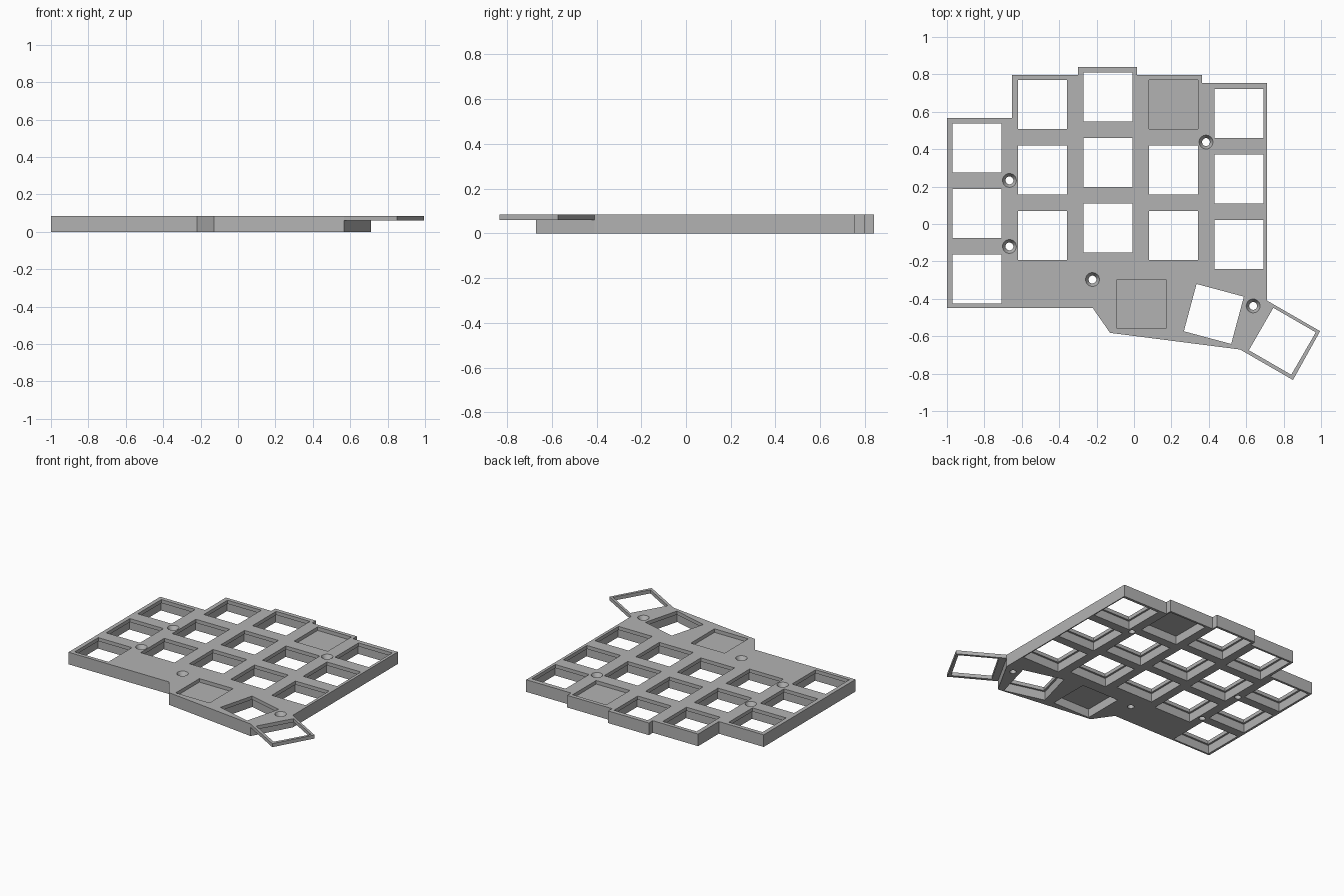
import bpy, bmesh
from math import radians
from mathutils import Matrix, Vector

if "Cube" in bpy.data.objects:
    bpy.data.objects.remove(bpy.data.objects["Cube"], do_unlink=True)

TOP, SHELF = 0.085, 0.06      # plate top, underside of the thin switch shelf
OPENING, LEDGE = 0.262, 0.013

# Plate outline, starting at the outer back corner
OUTLINE = [(-1, .567), (-.652, .567), (-.652, .797), (-.3, .797), (-.3, .84),
           (.016, .84), (.016, .797), (.364, .797), (.364, .754), (.712, .754),
           (.712, -.41), (.567, -.671), (-.128, -.582), (-.22, -.45), (-1, -.45)]
# Key columns: centre x and the y of the back key
COLUMNS = [(-.84, .407), (-.49, .639), (-.14, .679), (.21, .639), (.561, .591)]
PITCH = 0.35
# Thumb keys: x, y, turn in degrees
THUMBS = [(.04, -.429, 0), (.427, -.481, -15)]
OUTER_THUMB = (.793, -.627, -30)
SCREWS = [(-.666, .233), (-.666, -.12), (.385, .438), (-.222, -.297), (.637, -.438)]

grey = bpy.data.materials.new("plain grey")
grey.use_nodes = True
grey.diffuse_color = (.45, .45, .45, 1)
grey.node_tree.nodes["Principled BSDF"].inputs["Base Color"].default_value = grey.diffuse_color


def make_object(name, bm):
    bmesh.ops.recalc_face_normals(bm, faces=bm.faces)
    mesh = bpy.data.meshes.new(name)
    bm.to_mesh(mesh)
    bm.free()
    mesh.materials.append(grey)
    obj = bpy.data.objects.new(name, mesh)
    bpy.context.collection.objects.link(obj)
    return obj


def add_box(bm, key, size, low, high):
    x, y, turn = key
    place = (Matrix.Translation((x, y, (low + high) / 2))
             @ Matrix.Rotation(radians(turn), 4, "Z")
             @ Matrix.Diagonal((size, size, high - low, 1)))
    bmesh.ops.create_cube(bm, size=1, matrix=place)


def add_cone(bm, spot, r_low, r_high, low, high):
    bmesh.ops.create_cone(bm, cap_ends=True, segments=32, radius1=r_low, radius2=r_high,
                          depth=high - low,
                          matrix=Matrix.Translation((*spot, (low + high) / 2)))


def cut(target, bm, name):
    cutter = make_object(name, bm)
    cutter.hide_render = True
    mod = target.modifiers.new(name, "BOOLEAN")
    mod.operation, mod.solver, mod.object = "DIFFERENCE", "EXACT", cutter
    bpy.context.view_layer.objects.active = target
    bpy.ops.object.modifier_apply(modifier=mod.name)
    bpy.data.objects.remove(cutter, do_unlink=True)


# Plate: extrude the outline in two levels
bm = bmesh.new()
face = bm.faces.new([bm.verts.new((x, y, 0)) for x, y in OUTLINE])
for step in (SHELF, TOP - SHELF):
    made = bmesh.ops.extrude_face_region(bm, geom=[face], use_keep_orig=(step == SHELF))["geom"]
    face = next(g for g in made if isinstance(g, bmesh.types.BMFace))
    bmesh.ops.translate(bm, verts=face.verts[:], vec=(0, 0, step))
# Drop the inner layer if one is left between the levels
inner = [f for f in bm.faces if len(f.verts) > 4 and abs(f.calc_center_median().z - SHELF) < .001]
bmesh.ops.delete(bm, geom=inner, context="FACES_ONLY")

# Thin outer thumb frame: pull the upper half of the slanted wall outward
middle = Vector((.6395, -.5405, (TOP + SHELF) / 2))
wall = min((f for f in bm.faces if len(f.verts) == 4),
           key=lambda f: (f.calc_center_median() - middle).length)
made = bmesh.ops.extrude_face_region(bm, geom=[wall])["geom"]
bmesh.ops.translate(bm, verts=[g for g in made if isinstance(g, bmesh.types.BMVert)],
                    vec=(.283, -.163, 0))
bmesh.ops.recalc_face_normals(bm, faces=bm.faces)
bmesh.ops.dissolve_limit(bm, angle_limit=radians(1), verts=bm.verts[:], edges=bm.edges[:])
plate = make_object("switch_plate", bm)

keys = [(x, y - row * PITCH, 0) for x, y in COLUMNS for row in range(3)] + THUMBS

# Square openings and screw shafts go right through
bm = bmesh.new()
for key in keys + [OUTER_THUMB]:
    add_box(bm, key, OPENING, -.1, .2)
for spot in SCREWS:
    add_cone(bm, spot, .021, .021, -.1, .2)
cut(plate, bm, "opening_cutter")

# Wider pockets from below and countersinks from above
bm = bmesh.new()
for key in keys:
    add_box(bm, key, OPENING + 2 * LEDGE, -.1, SHELF)
for spot in SCREWS:
    add_cone(bm, spot, .02, .0427, TOP - .03, TOP + .01)
cut(plate, bm, "pocket_cutter")

# Smooth the screw holes, keep every other edge sharp
bpy.ops.object.select_all(action="DESELECT")
plate.select_set(True)
bpy.context.view_layer.objects.active = plate
bpy.ops.object.shade_smooth_by_angle(angle=radians(20))
